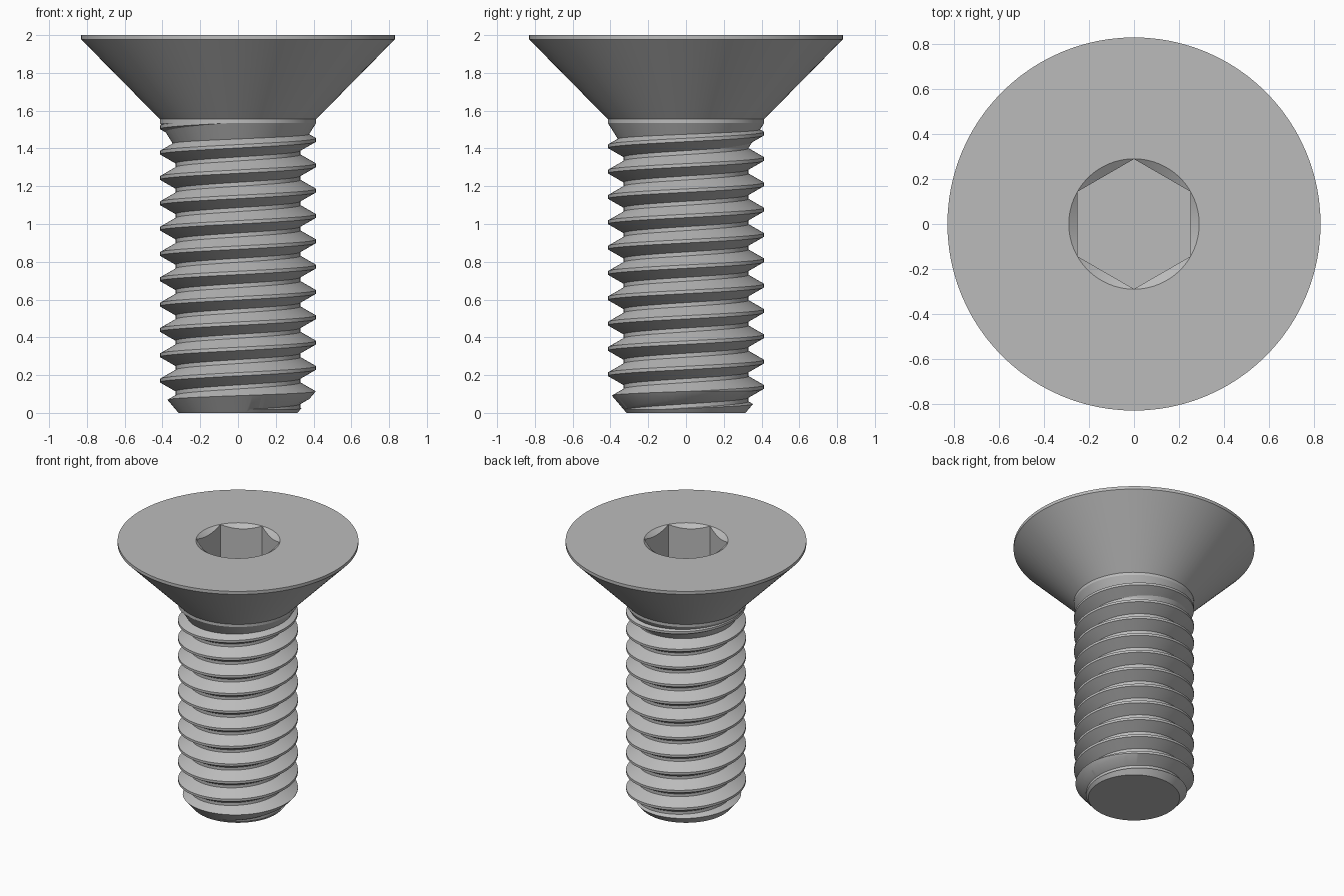
import bpy, bmesh, math

if "Cube" in bpy.data.objects:
    bpy.data.objects.remove(bpy.data.objects["Cube"])

SEG = 96
PITCH = 0.1341
MAJOR, MINOR = 0.413, 0.33
CREST_Z = 0.104          # crest height at angle 0

steel = bpy.data.materials.new("steel grey")
steel.diffuse_color = (0.5, 0.5, 0.5, 1)
steel.use_nodes = True
steel.node_tree.nodes["Principled BSDF"].inputs["Base Color"].default_value = steel.diffuse_color


def make_object(name, bm):
    bmesh.ops.recalc_face_normals(bm, faces=bm.faces)
    me = bpy.data.meshes.new(name)
    bm.to_mesh(me)
    bm.free()
    me.materials.append(steel)
    ob = bpy.data.objects.new(name, me)
    bpy.context.collection.objects.link(ob)
    return ob


def lathe(name, profile, seg=SEG, turn=0.0):
    """Closed solid of revolution from (radius, z) points, bottom to top."""
    bm = bmesh.new()
    rings = []
    for r, z in profile:
        rings.append([bm.verts.new((r * math.cos(turn + math.tau * i / seg),
                                    r * math.sin(turn + math.tau * i / seg), z))
                      for i in range(seg)])
    for a, b in zip(rings, rings[1:]):
        for i in range(seg):
            j = (i + 1) % seg
            bm.faces.new((a[i], a[j], b[j], b[i]))
    bm.faces.new(rings[0][::-1])
    bm.faces.new(rings[-1])
    return make_object(name, bm)


def combine(target, other, operation):
    mod = target.modifiers.new(operation.lower(), 'BOOLEAN')
    mod.operation = operation
    mod.solver = 'EXACT'
    mod.object = other
    bpy.context.view_layer.objects.active = target
    bpy.ops.object.modifier_apply(modifier=mod.name)
    bpy.data.objects.remove(other, do_unlink=True)


def threaded_rod(name, z0, z1):
    """Right-hand helical thread, trimmed flat and capped at both ends."""
    crest, root = 0.009, 0.0105          # half widths of crest and root flats
    tooth = [(MAJOR, -crest), (MAJOR, crest),
             (MINOR, PITCH / 2 - root), (MINOR, PITCH / 2 + root)]
    turns = int((z1 - z0) / PITCH) + 5
    start = CREST_Z - 3 * PITCH
    bm = bmesh.new()
    rows = []
    for k in range(turns):
        for r, dz in tooth:
            row = []
            for i in range(SEG + 1):
                a = math.tau * i / SEG
                row.append(bm.verts.new((r * math.cos(a), r * math.sin(a),
                                         start + k * PITCH + dz + PITCH * i / SEG)))
            rows.append(row)
    for a, b in zip(rows, rows[1:]):
        for i in range(SEG):
            bm.faces.new((a[i], a[i + 1], b[i + 1], b[i]))
    bmesh.ops.remove_doubles(bm, verts=bm.verts, dist=1e-5)
    for z, up in ((z0, -1), (z1, 1)):
        bmesh.ops.bisect_plane(bm, geom=bm.verts[:] + bm.edges[:] + bm.faces[:],
                               dist=1e-6, plane_co=(0, 0, z), plane_no=(0, 0, up),
                               clear_outer=True)
        rim = [e for e in bm.edges if e.is_boundary
               and all(abs(v.co.z - z) < 1e-4 for v in e.verts)]
        bmesh.ops.contextual_create(bm, geom=rim)
    return make_object(name, bm)


# Threaded shank with a chamfered tip
screw = threaded_rod("countersunk_screw", 0.0, 1.54)
tip = lathe("tip_envelope", [(0.314, -0.001), (0.434, 0.14), (0.434, 1.7)])
combine(screw, tip, 'INTERSECT')

# Conical head with thin rim, collar and thread run-out
head = lathe("head", [(0.32, 1.385), (MAJOR + 0.001, 1.535), (MAJOR + 0.001, 1.555),
                      (0.83, 1.977), (0.83, 2.0)])
combine(screw, head, 'UNION')

# Hex socket with a conical lead-in
hexagon = lathe("hex_cutter", [(0.289, 1.69), (0.289, 2.1)], 6, math.pi / 6)
combine(screw, hexagon, 'DIFFERENCE')
lead_in = lathe("lead_in_cutter", [(0.24, 1.965), (0.29, 2.0), (0.29, 2.1)])
combine(screw, lead_in, 'DIFFERENCE')

# Smooth round surfaces, crisp edges
bpy.ops.object.select_all(action='DESELECT')
screw.select_set(True)
bpy.context.view_layer.objects.active = screw
bpy.ops.object.shade_smooth_by_angle(angle=math.radians(25))
